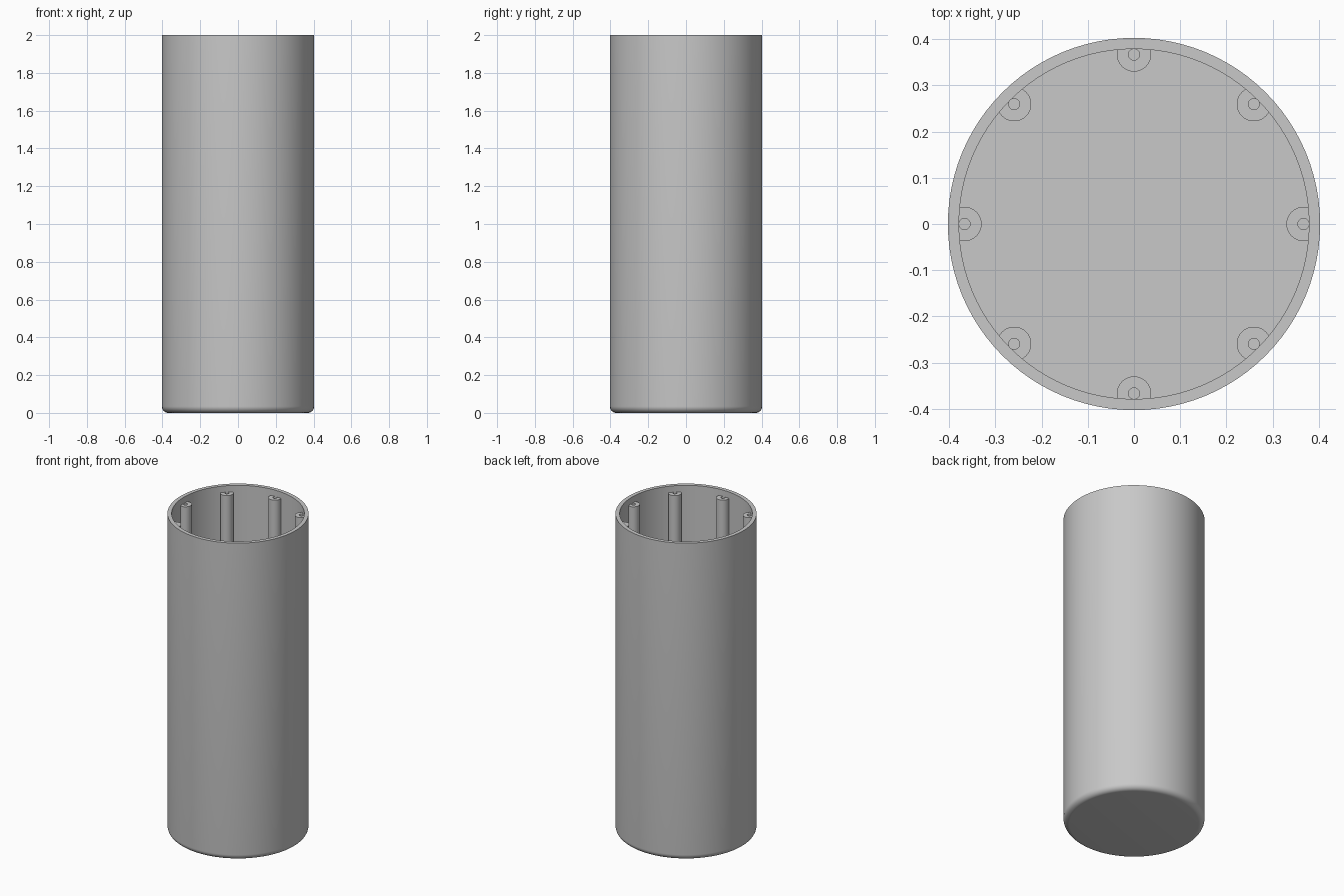
import bpy
import bmesh
from math import cos, sin, pi, hypot, radians
from mathutils import Matrix

cube = bpy.data.objects.get("Cube")
if cube:
    bpy.data.objects.remove(cube, do_unlink=True)

OUTER, INNER, HEIGHT = 0.403, 0.379, 2.0
FLOOR, FILLET = 0.025, 0.035
POST_RING, POST_R, HOLE_R = 0.367, 0.037, 0.012
POST_TOP, HOLE_DEPTH = 1.96, 0.2

grey = bpy.data.materials.new("plain grey")
grey.use_nodes = True
colour = (0.58, 0.58, 0.58, 1)
grey.diffuse_color = colour
grey.node_tree.nodes["Principled BSDF"].inputs["Base Color"].default_value = colour


def lathe(name, profile, segments, offset=(0, 0, 0), limit=None):
    """Revolve (radius, z) points about z; optionally keep within a radius of the tube axis."""
    bm = bmesh.new()
    verts = [bm.verts.new((r, 0, z)) for r, z in profile]
    edges = [bm.edges.new(pair) for pair in zip(verts, verts[1:])]
    bmesh.ops.spin(bm, geom=verts + edges, cent=(0, 0, 0), axis=(0, 0, 1),
                   angle=2 * pi, steps=segments)
    bmesh.ops.remove_doubles(bm, verts=bm.verts, dist=0.0001)
    bmesh.ops.transform(bm, matrix=Matrix.Translation(offset), verts=bm.verts)
    if limit:
        for v in bm.verts:
            scale = min(1, limit / hypot(v.co.x, v.co.y))
            v.co.x *= scale
            v.co.y *= scale
    bmesh.ops.recalc_face_normals(bm, faces=bm.faces)
    mesh = bpy.data.meshes.new(name)
    bm.to_mesh(mesh)
    bm.free()
    mesh.materials.append(grey)
    obj = bpy.data.objects.new(name, mesh)
    bpy.context.collection.objects.link(obj)
    bpy.ops.object.select_all(action="DESELECT")
    obj.select_set(True)
    bpy.context.view_layer.objects.active = obj
    bpy.ops.object.shade_smooth_by_angle(angle=radians(30))
    return obj


# Open tube with a closed, rounded base
steps = 8
fillet = [(OUTER - FILLET + FILLET * sin(a), FILLET - FILLET * cos(a))
          for a in (i * pi / 2 / steps for i in range(steps + 1))]
lathe("tube_body",
      [(0, 0)] + fillet + [(OUTER, HEIGHT), (INNER, HEIGHT), (INNER, FLOOR), (0, FLOOR)],
      96)

# Eight screw posts merged into the inner wall, each with a blind hole
for i in range(8):
    a = i * pi / 4
    lathe(f"screw_post_{i + 1}",
          [(0, FLOOR - 0.01), (POST_R, FLOOR - 0.01), (POST_R, POST_TOP),
           (HOLE_R, POST_TOP), (HOLE_R, POST_TOP - HOLE_DEPTH), (0, POST_TOP - HOLE_DEPTH)],
          40, (POST_RING * cos(a), POST_RING * sin(a), 0), (INNER + OUTER) / 2)
